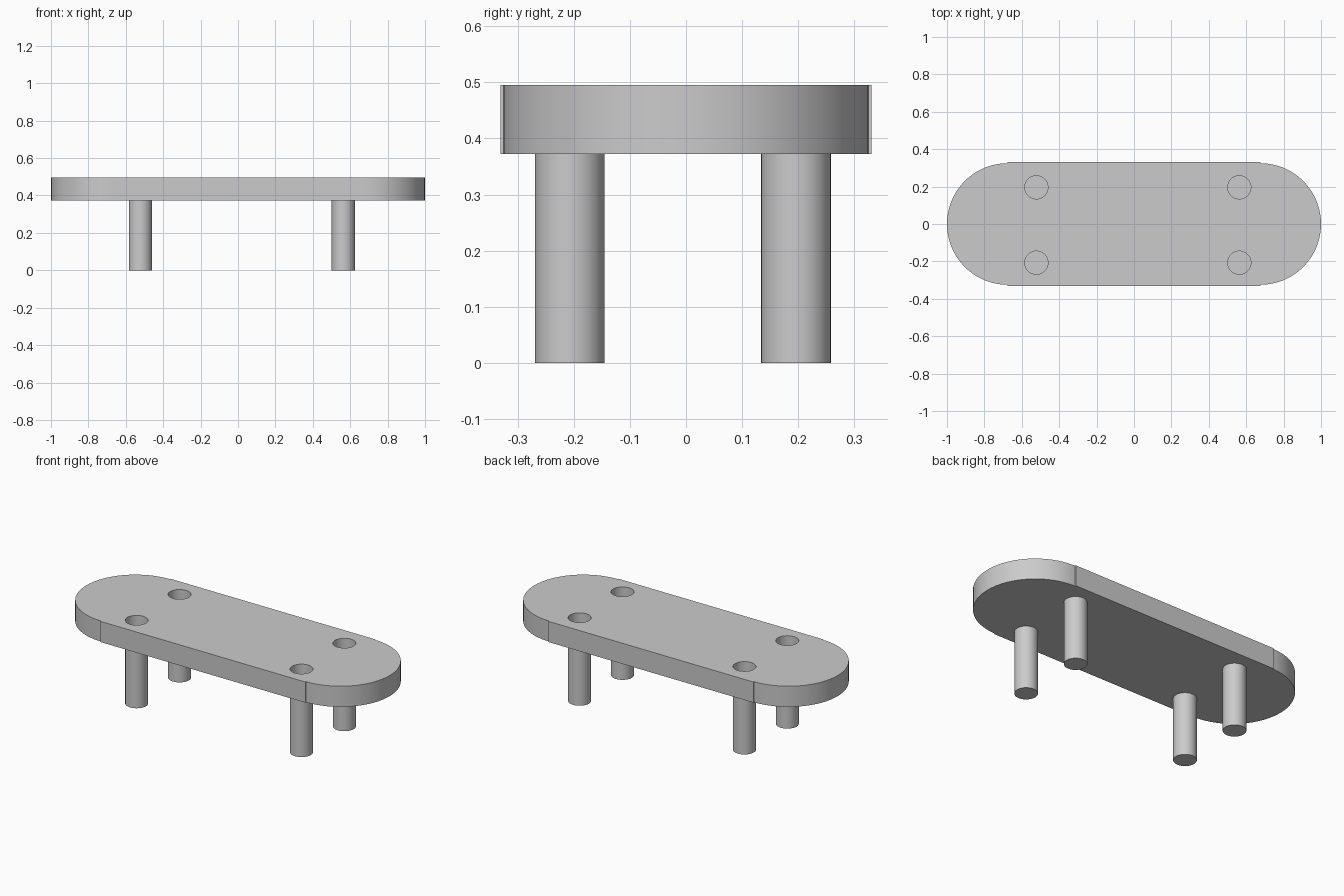
import bpy
import bmesh
from math import sin, cos, pi
from mathutils import Matrix, Vector

if "Cube" in bpy.data.objects:
    bpy.data.objects.remove(bpy.data.objects["Cube"], do_unlink=True)

TOP, UNDER = 0.495, 0.372
LEG_R, LEG_SIDES = 0.062, 48
LEG_X = {"right": -0.522, "left": 0.563}
LEG_Y = {"front": -0.207, "back": 0.196}
HALF_LEN, HALF_WIDTH, END_R = 0.675, 0.331, 0.325

grey = bpy.data.materials.new("light grey")
grey.use_nodes = True
colour = (0.6, 0.6, 0.6, 1)
grey.diffuse_color = colour
grey.node_tree.nodes["Principled BSDF"].inputs["Base Color"].default_value = colour


def finish(bm, name):
    bmesh.ops.recalc_face_normals(bm, faces=bm.faces)
    mesh = bpy.data.meshes.new(name)
    bm.to_mesh(mesh)
    bm.free()
    mesh.materials.append(grey)
    obj = bpy.data.objects.new(name, mesh)
    bpy.context.collection.objects.link(obj)
    bpy.ops.object.select_all(action="DESELECT")
    obj.select_set(True)
    bpy.context.view_layer.objects.active = obj
    bpy.ops.object.shade_smooth_by_angle()


def leg_circle(bm, x, y, z, cap):
    bmesh.ops.create_circle(bm, cap_ends=cap, segments=LEG_SIDES, radius=LEG_R,
                            matrix=Matrix.Translation((x, y, z)))


# Table top: straight middle slightly wider than its round ends, with leg holes
bm = bmesh.new()
outline = []
steps = 40
for side in (1, -1):
    outline.append((side * HALF_LEN, -side * HALF_WIDTH))
    for i in range(steps + 1):
        a = -pi / 2 + pi * i / steps
        outline.append((side * (HALF_LEN + END_R * cos(a)), side * END_R * sin(a)))
    outline.append((side * HALF_LEN, side * HALF_WIDTH))
rim = [bm.verts.new((x, y, UNDER)) for x, y in outline]
for a, b in zip(rim, rim[1:] + rim[:1]):
    bm.edges.new((a, b))
for x in LEG_X.values():
    for y in LEG_Y.values():
        leg_circle(bm, x, y, UNDER, False)
bmesh.ops.triangle_fill(bm, edges=bm.edges[:], use_beauty=True, normal=(0, 0, 1))
out = bmesh.ops.extrude_face_region(bm, geom=bm.faces[:], use_keep_orig=True)
bmesh.ops.translate(bm, vec=Vector((0, 0, TOP - UNDER)),
                    verts=[g for g in out["geom"] if isinstance(g, bmesh.types.BMVert)])
finish(bm, "table_top")

# Legs: hollow sleeves continuing the holes, closed at the foot
for side, x in LEG_X.items():
    for end, y in LEG_Y.items():
        bm = bmesh.new()
        leg_circle(bm, x, y, 0, True)
        out = bmesh.ops.extrude_edge_only(bm, edges=bm.edges[:])
        bmesh.ops.translate(bm, vec=Vector((0, 0, UNDER)),
                            verts=[g for g in out["geom"] if isinstance(g, bmesh.types.BMVert)])
        finish(bm, f"{end}_{side}_leg")
